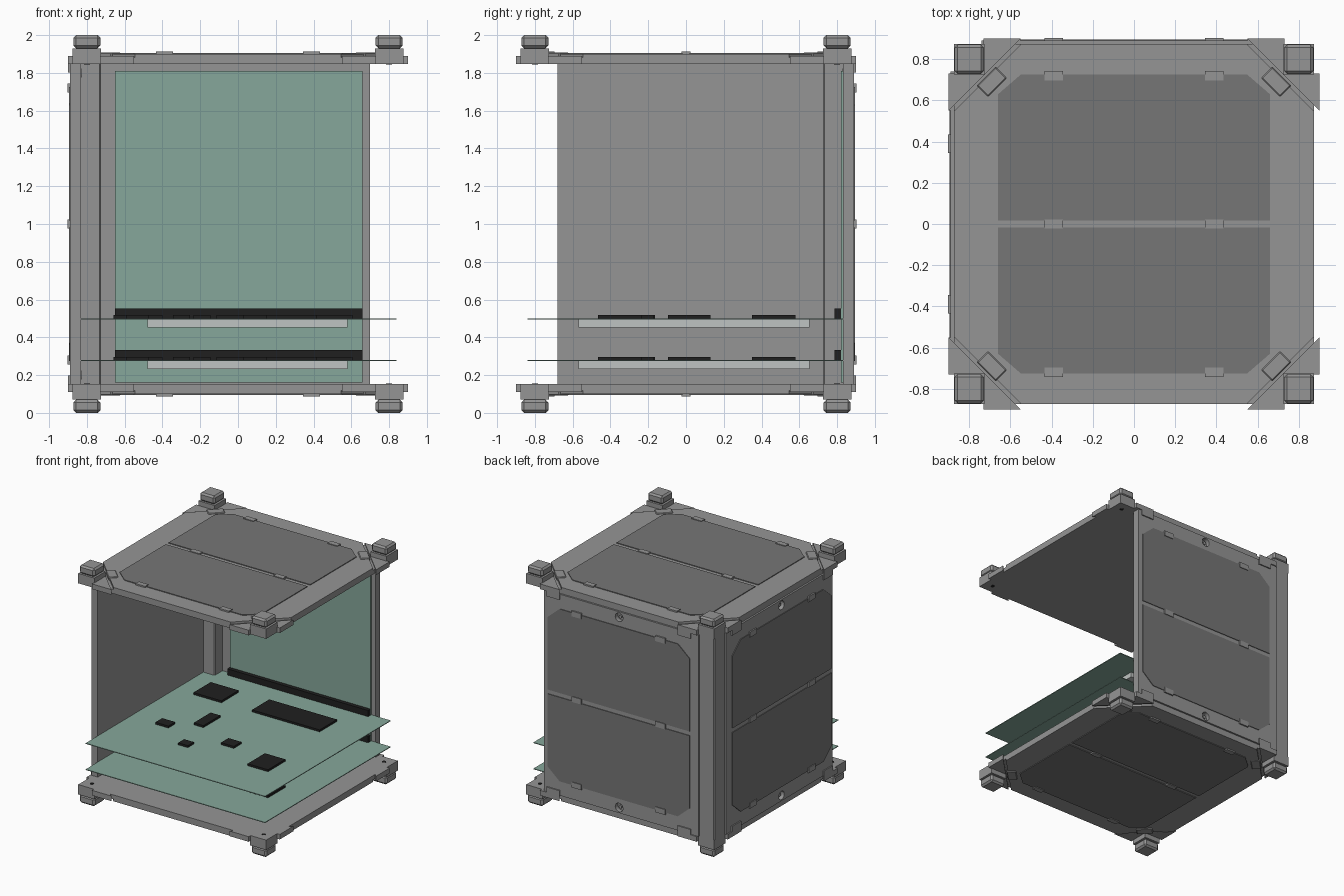
import bpy, bmesh, math
from mathutils import Matrix, Vector

if "Cube" in bpy.data.objects:
    bpy.data.objects.remove(bpy.data.objects["Cube"], do_unlink=True)


def material(name, rgb):
    m = bpy.data.materials.new(name)
    m.use_nodes = True
    m.diffuse_color = (*rgb, 1)
    m.node_tree.nodes["Principled BSDF"].inputs["Base Color"].default_value = (*rgb, 1)
    return m


GREY = material("metal grey", (0.30, 0.30, 0.30))
CELL = material("cell grey", (0.18, 0.18, 0.18))
GREEN = material("board green", (0.24, 0.39, 0.325))
PALE = material("pale grey", (0.52, 0.55, 0.54))
BLACK = material("chip black", (0.014, 0.014, 0.014))


def prism(name, outline, w0, w1, mat, frame=Matrix(), bevel=0):
    """Extrude a 2D outline from depth w0 to w1 in a local frame."""
    bm = bmesh.new()
    face = bm.faces.new([bm.verts.new((u, v, w0)) for u, v in outline])
    side = bmesh.ops.extrude_face_region(bm, geom=[face])["geom"]
    moved = [g for g in side if isinstance(g, bmesh.types.BMVert)]
    bmesh.ops.translate(bm, verts=moved, vec=(0, 0, w1 - w0))
    bmesh.ops.transform(bm, matrix=frame, verts=bm.verts)
    bmesh.ops.recalc_face_normals(bm, faces=bm.faces)
    mesh = bpy.data.meshes.new(name)
    bm.to_mesh(mesh)
    bm.free()
    ob = bpy.data.objects.new(name, mesh)
    bpy.context.collection.objects.link(ob)
    mesh.materials.append(mat)
    if bevel:
        mod = ob.modifiers.new("bevel", "BEVEL")
        mod.width, mod.segments = bevel, 1
    return ob


def rect(u, v, width, height):
    a, b = width / 2, height / 2
    return [(u - a, v - b), (u + a, v - b), (u + a, v + b), (u - a, v + b)]


def circle(u, v, r, n=24):
    return [(u + r * math.cos(math.tau * i / n), v + r * math.sin(math.tau * i / n)) for i in range(n)]


def octagon(r, cut):
    c = r - cut
    return [(c, -r), (r, -c), (r, c), (c, r), (-c, r), (-r, c), (-r, -c), (-c, -r)]


def box(name, x, y, z, mat, bevel=0):
    outline = [(x[0], y[0]), (x[1], y[0]), (x[1], y[1]), (x[0], y[1])]
    return prism(name, outline, z[0], z[1], mat, bevel=bevel)


def frame(u, v, w, origin):
    m = Matrix((u, v, w)).transposed().to_4x4()
    m.translation = Vector(origin)
    return m


TOP = frame((1, 0, 0), (0, 1, 0), (0, 0, 1), (0, 0, 1.9))
BOTTOM = frame((1, 0, 0), (0, -1, 0), (0, 0, -1), (0, 0, 0.1))
BACK = frame((-1, 0, 0), (0, 0, 1), (0, 1, 0), (0, 0.89, 1))
RIGHT = frame((0, -1, 0), (0, 0, 1), (-1, 0, 0), (-0.89, 0, 1))


# Two chamfered solar cells held by small clips
def solar_cells(label, f):
    for s, half in ((1, "upper"), (-1, "lower")):
        shape = [(-0.66, 0.018 * s), (0.66, 0.018 * s), (0.66, 0.63 * s),
                 (0.55, 0.725 * s), (-0.55, 0.725 * s), (-0.66, 0.63 * s)]
        prism(f"{label}_{half}_cell", shape, -0.002, 0.006, CELL, f)
    for u in (-0.39, 0.39):
        for v in (-0.72, 0, 0.72):
            prism(f"{label}_cell_clip", rect(u, v, 0.09, 0.045), -0.002, 0.012, GREY, f)


# End plates with corner feet, brackets and diagonal clips
def end_cap(label, f):
    prism(f"{label}_plate", rect(0, 0, 1.75, 1.75), -0.053, -0.018, GREY, f)
    prism(f"{label}_raised_plate", octagon(0.875, 0.33), -0.02, 0, GREY, f)
    for a in (-1, 1):
        for b in (-1, 1):
            corner = [(0.55, 0.9), (0.73, 0.9), (0.73, 0.73), (0.9, 0.73), (0.9, 0.55)]
            prism(f"{label}_corner_bracket", [(a * u, b * v) for u, v in corner],
                  -0.053, -0.01, GREY, f)
            prism(f"{label}_foot", rect(a * 0.8, b * 0.8, 0.15, 0.15), -0.05, 0.03, GREY, f)
            prism(f"{label}_foot_cap", rect(a * 0.8, b * 0.8, 0.142, 0.142), 0.03, 0.1, GREY, f, 0.014)
            prism(f"{label}_screw_hole", circle(a * 0.8, b * 0.8, 0.016, 16), -0.055, -0.05, BLACK, f)
            turn = f @ Matrix.Translation((a * 0.69, b * 0.69, 0)) @ Matrix.Rotation(-a * b * math.pi / 4, 4, "Z")
            prism(f"{label}_diagonal_clip", rect(0, 0, 0.13, 0.075), -0.02, 0.008, GREY, turn, 0.005)
    solar_cells(label, f)


end_cap("top", TOP)
end_cap("bottom", BOTTOM)


# Wall panels with two blind round sockets
def wall(label, f, u0, u1):
    outline = [(u0, -0.847), (u1, -0.847), (u1, 0.847), (u0, 0.847)]
    panel = prism(f"{label}_wall", outline, -0.06, 0, GREY, f)
    for v in (-0.8, 0.8):
        cutter = prism("socket_cutter", circle(0, v, 0.036), -0.035, 0.02, GREY, f)
        cutter.hide_render = True
        mod = panel.modifiers.new("socket", "BOOLEAN")
        mod.object, mod.operation, mod.solver = cutter, "DIFFERENCE", "EXACT"
        bpy.context.view_layer.objects.active = panel
        bpy.ops.object.modifier_apply(modifier=mod.name)
        bpy.data.objects.remove(cutter, do_unlink=True)
        prism(f"{label}_socket_pin", circle(0, v, 0.014, 12), -0.04, -0.015, GREY, f)
        prism(f"{label}_socket_end", circle(0, v, 0.024), -0.062, -0.05, GREY, f)
    for u in (-0.61, 0.61):
        for v in (-0.825, 0.825):
            prism(f"{label}_wall_tab", rect(u, v, 0.12, 0.045), -0.01, 0.01, GREY, f)
    solar_cells(label, f)


wall("back", BACK, -0.70, 0.74)
wall("right", RIGHT, -0.74, 0.68)
box("corner_post", (-0.875, -0.725), (0.725, 0.875), (0.14, 1.86), GREY, 0.008)

# Upright circuit board on the back wall
box("rear_board", (-0.65, 0.66), (0.82, 0.832), (0.16, 1.81), GREEN)

# Stacked circuit boards: chip centre and size in x and y
CHIPS = [(-0.53, 0.465, 0.26, 0.23), (0.2, 0.465, 0.63, 0.23), (-0.3, 0.017, 0.09, 0.225),
         (-0.53, -0.21, 0.12, 0.09), (-0.19, -0.42, 0.09, 0.08),
         (0.09, -0.22, 0.12, 0.1), (0.51, -0.35, 0.19, 0.23)]
for label, z in (("lower", 0.277), ("upper", 0.497)):
    box(f"{label}_board", (-0.83, 0.84), (-0.84, 0.83), (z - 0.003, z + 0.003), GREEN)
    box(f"{label}_pale_block", (-0.48, 0.58), (-0.57, 0.655), (z - 0.045, z - 0.003), PALE)
    box(f"{label}_connector", (-0.65, 0.66), (0.787, 0.822), (z + 0.003, z + 0.055), BLACK)
    for x, y, w, d in CHIPS:
        prism(f"{label}_chip", rect(x, y, w, d), z + 0.003, z + 0.02, BLACK)
